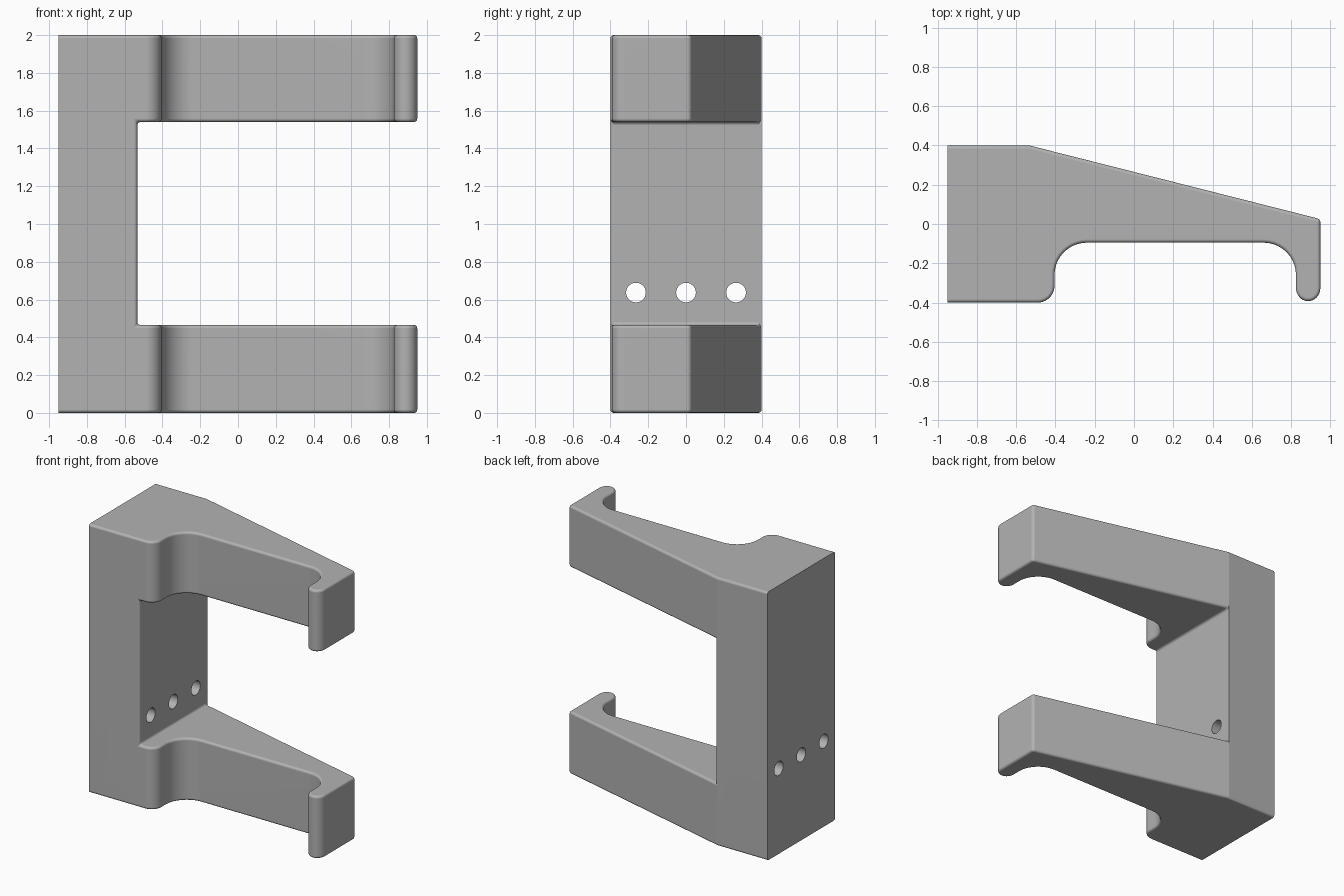
import bpy, bmesh
from math import cos, sin, radians
from mathutils import Matrix

if "Cube" in bpy.data.objects:
    bpy.data.objects.remove(bpy.data.objects["Cube"], do_unlink=True)

grey = bpy.data.materials.new("mid grey")
grey.use_nodes = True
colour = (0.45, 0.45, 0.45, 1)
grey.diffuse_color = colour
grey.node_tree.nodes["Principled BSDF"].inputs["Base Color"].default_value = colour


def to_object(name, bm):
    bmesh.ops.recalc_face_normals(bm, faces=bm.faces[:])
    mesh = bpy.data.meshes.new(name)
    bm.to_mesh(mesh)
    bm.free()
    mesh.materials.append(grey)
    obj = bpy.data.objects.new(name, mesh)
    bpy.context.collection.objects.link(obj)
    return obj


def prism(name, outline, z0, z1):
    bm = bmesh.new()
    base = bm.faces.new([bm.verts.new((x, y, z0)) for x, y in outline])
    up = bmesh.ops.extrude_face_region(bm, geom=[base])["geom"]
    for v in up:
        if isinstance(v, bmesh.types.BMVert):
            v.co.z = z1
    return to_object(name, bm)


def box(name, x0, x1, y0, y1, z0, z1):
    return prism(name, [(x0, y0), (x1, y0), (x1, y1), (x0, y1)], z0, z1)


def arc(cx, cy, r, start, end, ry=None):
    n = round(abs(end - start) / 9)
    angles = [radians(start + (end - start) * i / n) for i in range(n + 1)]
    return [(cx + r * cos(a), cy + (ry or r) * sin(a)) for a in angles]


def cut(target, cutter):
    mod = target.modifiers.new("cut", "BOOLEAN")
    mod.operation, mod.solver, mod.object = "DIFFERENCE", "EXACT", cutter
    bpy.ops.object.modifier_apply(modifier=mod.name)
    bpy.data.objects.remove(cutter, do_unlink=True)


# Plan outline: block, saddle, hooked tip, tapered back (block runs long, trimmed below)
bend = -0.533
outline = [(-1.1, -0.4)]
outline += arc(-0.49, -0.315, 0.085, -90, 0)
outline += arc(-0.24, -0.26, 0.165, 180, 90)
outline += arc(0.66, -0.26, 0.165, 90, 0)
outline += arc(0.887, -0.325, 0.062, 180, 360, 0.068)
outline += [(0.949, 0.025), (bend, 0.4), (-1.1, 0.4)]
bracket = prism("hook_bracket", outline, 0, 2)
bpy.context.view_layer.objects.active = bracket
bracket.select_set(True)

# Opening between the two arms
cut(bracket, box("opening_cutter", bend, 1.5, -1, 1, 0.465, 1.54))

# Rounded edges
mod = bracket.modifiers.new("round", "BEVEL")
mod.width, mod.segments = 0.018, 8
mod.limit_method, mod.angle_limit = "ANGLE", radians(30)
mod.use_clamp_overlap = False
bpy.ops.object.modifier_apply(modifier=mod.name)

# Crisp mounting face
cut(bracket, box("end_cutter", -1.5, -0.95, -1, 1, -1, 3))

# Three screw holes
for y in (-0.265, 0, 0.265):
    bm = bmesh.new()
    bmesh.ops.create_cone(bm, cap_ends=True, segments=40, radius1=0.052,
                          radius2=0.052, depth=1,
                          matrix=Matrix.Translation((-0.75, y, 0.637)) @ Matrix.Rotation(radians(90), 4, "Y"))
    cut(bracket, to_object("hole_cutter", bm))

# Smooth rounds, crisp corners
bpy.ops.object.shade_smooth_by_angle(angle=radians(12))
mod = bracket.modifiers.new("weighted normals", "WEIGHTED_NORMAL")
mod.keep_sharp = True
